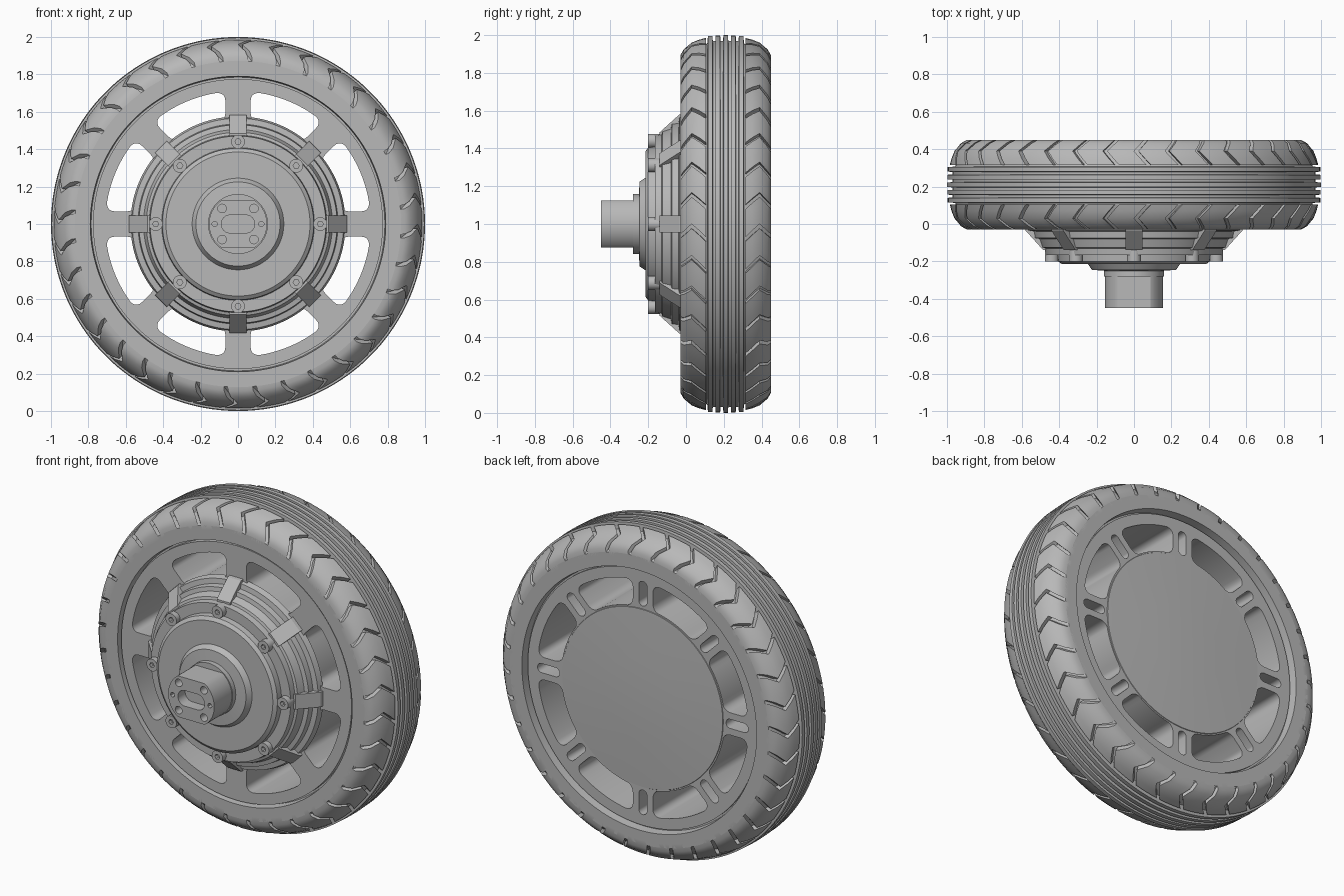
import bpy, bmesh
from math import sin, cos, pi, asin, radians, copysign

if "Cube" in bpy.data.objects:
    bpy.data.objects.remove(bpy.data.objects["Cube"], do_unlink=True)

grey = bpy.data.materials.new("plain grey")
grey.use_nodes = True
grey.diffuse_color = (0.48, 0.48, 0.48, 1)
grey.node_tree.nodes["Principled BSDF"].inputs["Base Color"].default_value = grey.diffuse_color

MID = 0.21      # centre plane of the tyre along y
AXIS = 1.0      # height of the wheel axis


def polar(r, a, y):
    return (r * cos(a), y, AXIS + r * sin(a))


def finish(ob, angle=30):
    ob.data.materials.clear()
    ob.data.materials.append(grey)
    bpy.ops.object.select_all(action="DESELECT")
    ob.select_set(True)
    bpy.context.view_layer.objects.active = ob
    bpy.ops.object.shade_smooth_by_angle(angle=radians(angle))
    return ob


def from_bmesh(name, bm):
    bmesh.ops.remove_doubles(bm, verts=bm.verts, dist=1e-5)
    bmesh.ops.recalc_face_normals(bm, faces=bm.faces)
    me = bpy.data.meshes.new(name)
    bm.to_mesh(me)
    bm.free()
    ob = bpy.data.objects.new(name, me)
    bpy.context.collection.objects.link(ob)
    return finish(ob)


def lathe(name, profile, closed=False, segs=144):
    """Revolve (y, r) points about the wheel axis."""
    bm = bmesh.new()
    rings = [[bm.verts.new(polar(r, 2 * pi * i / segs, y)) for i in range(segs)]
             for y, r in profile]
    pairs = list(zip(rings, rings[1:]))
    if closed:
        pairs.append((rings[-1], rings[0]))
    for a, b in pairs:
        for i in range(segs):
            j = (i + 1) % segs
            bm.faces.new((a[i], a[j], b[j], b[i]))
    # collapse rings lying on the axis
    bmesh.ops.dissolve_degenerate(bm, edges=bm.edges, dist=1e-6)
    return from_bmesh(name, bm)


def plate(name, outlines, y0, y1, at=(0, 0)):
    """Extrude an outline with holes from y0 to y1."""
    cu = bpy.data.curves.new(name + " outline", "CURVE")
    cu.dimensions, cu.fill_mode = "2D", "BOTH"
    cu.extrude = (y1 - y0) / 2
    for pts in outlines:
        sp = cu.splines.new("POLY")
        sp.points.add(len(pts) - 1)
        for p, (x, z) in zip(sp.points, pts):
            p.co = (x, z, 0, 1)
        sp.use_cyclic_u = True
    ob = bpy.data.objects.new(name, cu)
    bpy.context.collection.objects.link(ob)
    ob.location = (at[0], (y0 + y1) / 2, AXIS + at[1])
    ob.rotation_euler = (pi / 2, 0, 0)
    bpy.ops.object.select_all(action="DESELECT")
    ob.select_set(True)
    bpy.context.view_layer.objects.active = ob
    bpy.ops.object.convert(target="MESH")
    ob = bpy.context.view_layer.objects.active
    bm = bmesh.new()
    bm.from_mesh(ob.data)
    bmesh.ops.remove_doubles(bm, verts=bm.verts, dist=1e-5)
    bmesh.ops.recalc_face_normals(bm, faces=bm.faces)
    bm.to_mesh(ob.data)
    bm.free()
    return finish(ob)


def circle(r, n=24, x=0, z=0):
    return [(x + r * cos(2 * pi * i / n), z + r * sin(2 * pi * i / n)) for i in range(n)]


def stadium(centre, half, rad, angle):
    """Long hole pointing along angle, its middle at distance centre."""
    pts = []
    for i in range(20):
        a = 2 * pi * (i + 0.5) / 20
        u = centre + copysign(half - rad, cos(a)) + rad * cos(a)
        v = rad * sin(a)
        pts.append((u * cos(angle) - v * sin(angle), u * sin(angle) + v * cos(angle)))
    return pts


def window(angle):
    """Rounded opening between two parallel-sided spokes."""
    cu, cv, uv = 0.55, 0.24, []
    for q, (su, sv) in enumerate(((1, 1), (1, -1), (-1, -1), (-1, 1))):
        for i in range(7):
            a = (q + i / 6) * pi / 2
            uv.append((su * (1 - cu) + cu * sin(a), sv * (1 - cv) + cv * cos(a)))
        if q in (0, 2):
            uv += [(su, sv * (1 - cv) * (1 - k / 5)) for k in range(1, 10)]
    pts = []
    for u, v in uv:
        r = 0.63 + 0.08 * u
        a = angle + v * (pi / 8 - asin(0.068 / r))
        pts.append((r * cos(a), r * sin(a)))
    return pts


# tyre carcass with ribbed crown
half = [(-0.03, 0.79), (-0.03, 0.872), (-0.005, 0.9), (0.04, 0.935), (0.112, 0.955)]
crown = []
for k in range(-2, 3):
    y = MID + 0.041 * k
    low, top = 0.97, 1.0 - 0.002 * abs(k)
    crown += [(y - 0.014, low), (y - 0.012, top), (y + 0.012, top), (y + 0.014, low)]
back = [(2 * MID - y, r) for y, r in reversed(half)]
seat = [(0.40, 0.785), (0.40, 0.755), (0.02, 0.755), (0.02, 0.785)]
lathe("tyre_carcass", half + crown + back + seat, closed=True, segs=180)

# chevron tread blocks on both shoulders
ROWS = [(-0.03, 0.893, -0.06), (-0.012, 0.925, -0.042), (0.03, 0.96, 0),
        (0.07, 0.976, -0.036), (0.105, 0.985, -0.07)]
COLS, COUNT = 4, 36
bm = bmesh.new()
for side in (-1, 1):
    for n in range(COUNT):
        grid = []
        for drop in (0, 0.045):
            layer = []
            for y, r, shift in ROWS:
                yy = y if side < 0 else 2 * MID - y
                layer.append([bm.verts.new(polar(
                    r - drop, 2 * pi / COUNT * (n + 0.86 * c / COLS) + shift, yy))
                    for c in range(COLS + 1)])
            grid.append(layer)
        top, low = grid
        for i in range(len(ROWS) - 1):
            for c in range(COLS):
                bm.faces.new((top[i][c], top[i][c + 1], top[i + 1][c + 1], top[i + 1][c]))
            for c in (0, COLS):
                bm.faces.new((top[i][c], top[i + 1][c], low[i + 1][c], low[i][c]))
        for i in (0, -1):
            for c in range(COLS):
                bm.faces.new((top[i][c], top[i][c + 1], low[i][c + 1], low[i][c]))
from_bmesh("tread_blocks", bm)

# rim: spoked disc, with pockets in the spokes on the back half
windows = [window((k + 0.5) * pi / 4) for k in range(8)]
pockets = [stadium(0.635, 0.075, 0.028, k * pi / 4) for k in range(8)]
plate("rim_front", [circle(0.775, 144)] + windows, -0.015, 0.1)
plate("rim_back", [circle(0.775, 144)] + windows + pockets, 0.1, 0.415)
lathe("back_cover", [(0.41, 0.545), (0.418, 0.54), (0.432, 0.25), (0.436, 0)])

# stepped motor housing and front cover
lathe("motor_housing", [
    (0.0, 0), (0.0, 0.575), (-0.035, 0.565), (-0.04, 0.535), (-0.075, 0.53),
    (-0.08, 0.505), (-0.125, 0.49), (-0.13, 0.475), (-0.165, 0.47), (-0.165, 0)])
lathe("front_cover", [
    (-0.15, 0), (-0.15, 0.41), (-0.2, 0.405), (-0.215, 0.385), (-0.215, 0.245),
    (-0.245, 0.225), (-0.25, 0.16), (-0.28, 0.16), (-0.28, 0)])

# sloped clamp arms over the spokes
bm = bmesh.new()
ARM = [(-0.005, 0.585), (-0.035, 0.58), (-0.14, 0.485), (-0.14, 0.44), (-0.005, 0.44)]
for k in range(8):
    a = k * pi / 4
    ends = [[bm.verts.new((r * cos(a) - w * sin(a), y, AXIS + r * sin(a) + w * cos(a)))
             for y, r in ARM] for w in (-0.045, 0.045)]
    for loop in ends:
        bm.faces.new(loop)
    for i in range(len(ARM)):
        j = (i + 1) % len(ARM)
        bm.faces.new((ends[0][i], ends[0][j], ends[1][j], ends[1][i]))
from_bmesh("clamp_arms", bm)

# socket-head bolts
for k in range(8):
    at = (0.44 * cos(k * pi / 4), 0.44 * sin(k * pi / 4))
    plate(f"bolt_head_{k + 1}", [circle(0.037), circle(0.016, 6)], -0.2, -0.175, at)
    plate(f"bolt_shank_{k + 1}", [circle(0.037)], -0.175, -0.13, at)

# axle with two flats, cable slot and screw holes
flat = [(x, max(-0.125, min(0.125, z))) for x, z in circle(0.155, 72)]
holes = [stadium(0, 0.09, 0.048, 0)]
holes += [circle(0.023, 16, sx * 0.085, sz * 0.083) for sx in (-1, 1) for sz in (-1, 1)]
holes += [circle(0.014, 12, sx * 0.125) for sx in (-1, 1)]
plate("axle_tip", [flat] + holes, -0.45, -0.38)
plate("axle_body", [flat], -0.38, -0.26)
